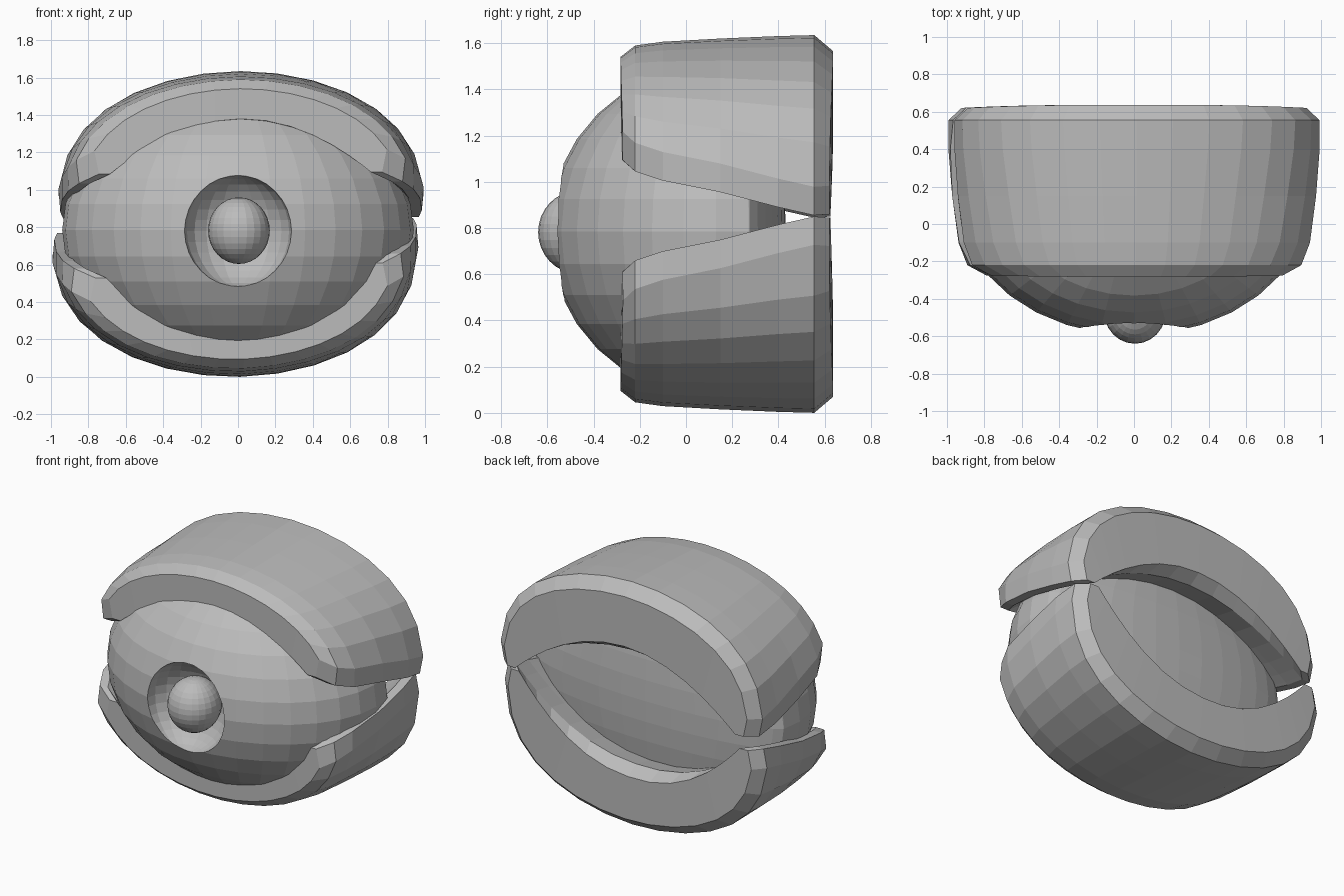
import bpy, bmesh, math
from mathutils import Matrix

if "Cube" in bpy.data.objects:
    bpy.data.objects.remove(bpy.data.objects["Cube"])

grey = bpy.data.materials.new("plain_grey")
grey.diffuse_color = (0.5, 0.5, 0.5, 1)
grey.use_nodes = True
grey.node_tree.nodes["Principled BSDF"].inputs["Base Color"].default_value = grey.diffuse_color
MID = 0.8175          # height where the lids meet


def make_object(name, bm):
    bmesh.ops.recalc_face_normals(bm, faces=bm.faces)
    mesh = bpy.data.meshes.new(name)
    bm.to_mesh(mesh)
    bm.free()
    mesh.materials.append(grey)
    ob = bpy.data.objects.new(name, mesh)
    bpy.context.collection.objects.link(ob)
    return ob


def ball(center, radii, segs, rings):
    bm = bmesh.new()
    m = Matrix.Translation(center) @ Matrix.Diagonal((*radii, 1))
    bmesh.ops.create_uvsphere(bm, u_segments=segs, v_segments=rings, radius=1, matrix=m)
    return bm


# Eyeball: front ellipsoid with a shallower dome behind a sharp rim
bm = ball((0, 0.13, 0.785), (0.94, 0.725, 0.72), 32, 16)
RIM = 0.275
bmesh.ops.bisect_plane(bm, geom=bm.verts[:] + bm.edges[:] + bm.faces[:],
                       plane_co=(0, RIM, 0), plane_no=(0, 1, 0))
for v in bm.verts:
    if v.co.y > RIM:
        v.co.y = RIM + (v.co.y - RIM) * 0.27
eyeball = make_object("eyeball", bm)

# Hollow iris scooped out of the front
cutter = make_object("iris_cutter", ball((0, -0.56, 0.78), (0.287, 0.22, 0.3), 20, 16))
cutter.hide_render = True
mod = eyeball.modifiers.new("iris", 'BOOLEAN')
mod.operation = 'DIFFERENCE'
mod.solver = 'EXACT'
mod.object = cutter
bpy.context.view_layer.objects.active = eyeball
bpy.ops.object.modifier_apply(modifier=mod.name)
bpy.data.objects.remove(cutter)

# Pupil ball
make_object("pupil", ball((0.005, -0.47, 0.782), (0.165, 0.17, 0.178), 24, 16))

# Lid sections: y, width scale, height scale, end height, inner bevel, rim bow, end curl
SECTIONS = [(-0.283, 0.885, 0.885, 1.09, -0.035, -0.018, 0.025),
            (-0.22, 0.95, 0.945, 1.04, 0, 0, 0.015),
            (-0.1, 0.98, 0.965, 1.0, 0, 0, 0.003),
            (0.15, 0.998, 0.982, 0.95, 0, 0, 0),
            (0.4, 1.005, 0.995, 0.885, 0, 0, 0.01),
            (0.555, 1.0, 1.0, 0.85, 0, 0, 0.025),
            (0.637, 0.93, 0.915, 0.855, 0.05, 0.022, 0.025)]
N = 16


def lid(name, upper, shift, lift, tilt, arch, power):
    bm = bmesh.new()
    rows = []
    for y, sx, sz, end, bevel, bow, curl in SECTIONS:
        w, h = 0.98 * sx, MID * sz
        left, right = end + lift + tilt, end + lift - tilt
        # Outer arc, starting a little above each end
        a0, a1 = [math.asin((max(0.02, e + 0.12 - MID) / h) ** 1.39) for e in (right, left)]
        outer = []
        for i in range(N - 1):
            t = a0 + (math.pi - a1 - a0) * i / (N - 2)
            c = math.cos(t)
            outer.append((math.copysign(abs(c) ** 1.03, c) * w, MID + h * math.sin(t) ** 0.71))
        # Ends curl slightly inwards
        xr, xl = outer[0][0] - curl, outer[-1][0] + curl
        outer = [(xr, right)] + outer + [(xl, left)]
        # Inner arch follows the slanted ends
        xr, xl = xr - 0.06, xl + 0.06
        inner = []
        for i in range(N + 1):
            u = math.cos(math.pi * i / N)
            z = end + lift - tilt * u + (arch + bevel) * (1 - abs(u) ** power)
            inner.append(((xr + xl) / 2 + u * (xr - xl) / 2, z))
        loop = outer + inner[::-1]
        rows.append([bm.verts.new((x + shift, y - bow * abs(x) ** 3, z if upper else 2 * MID - z))
                     for x, z in loop])
    m = 2 * (N + 1)
    for r, q in zip(rows, rows[1:]):
        for i in range(m):
            j = (i + 1) % m
            bm.faces.new((r[i], r[j], q[j], q[i]))
    # Front and back rims
    for r in (rows[0], rows[-1]):
        for i in range(N):
            bm.faces.new((r[i], r[i + 1], r[m - 2 - i], r[m - 1 - i]))
    return make_object(name, bm)


lid("upper_lid", True, 0.017, 0.0, -0.005, 0.325, 2.0)
lid("lower_lid", False, -0.018, -0.025, 0.04, 0.395, 2.2)
